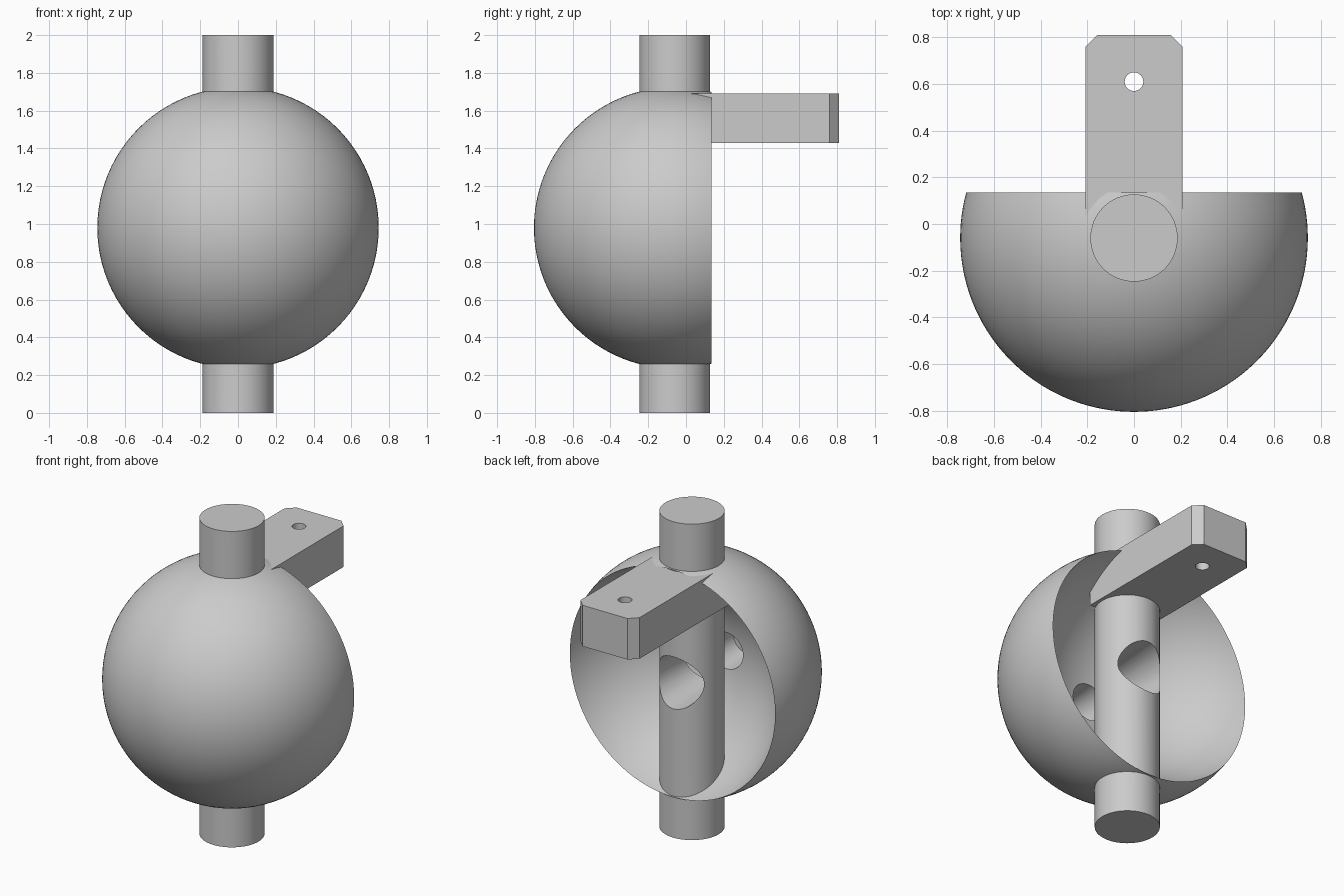
import bpy, bmesh, math
from mathutils import Matrix, Vector

if "Cube" in bpy.data.objects:
    bpy.data.objects.remove(bpy.data.objects["Cube"])

CENTRE = Vector((0, -0.06, 0.98))
R = 0.745            # ball radius
SHIFT = 0.39         # the hollow is an equal sphere moved back by this much

grey = bpy.data.materials.new("plain_grey")
grey.use_nodes = True
colour = (0.6, 0.6, 0.6, 1)
grey.diffuse_color = colour
grey.node_tree.nodes["Principled BSDF"].inputs["Base Color"].default_value = colour


def make_object(name, bm):
    bmesh.ops.recalc_face_normals(bm, faces=bm.faces)
    mesh = bpy.data.meshes.new(name)
    bm.to_mesh(mesh)
    bm.free()
    mesh.materials.append(grey)
    obj = bpy.data.objects.new(name, mesh)
    bpy.context.collection.objects.link(obj)
    return obj


def lathe_y(name, profile, steps=96):
    """Spin (radius, y) points round the y axis through the ball centre."""
    bm = bmesh.new()
    verts = [bm.verts.new(CENTRE + Vector((r, y, 0))) for r, y in profile]
    edges = [bm.edges.new(pair) for pair in zip(verts, verts[1:])]
    bmesh.ops.spin(bm, geom=verts + edges, cent=CENTRE, axis=(0, 1, 0),
                   angle=math.tau, steps=steps)
    bmesh.ops.remove_doubles(bm, verts=bm.verts, dist=0.0001)
    return make_object(name, bm)


def rod_z(name, x, y, z0, z1, radius, segments):
    bm = bmesh.new()
    bmesh.ops.create_cone(bm, cap_ends=True, segments=segments, radius1=radius,
                          radius2=radius, depth=z1 - z0,
                          matrix=Matrix.Translation((x, y, (z0 + z1) / 2)))
    return make_object(name, bm)


def cut(obj, cutter):
    mod = obj.modifiers.new("hole", "BOOLEAN")
    mod.operation = "DIFFERENCE"
    mod.solver = "EXACT"
    mod.object = cutter
    bpy.context.view_layer.objects.active = obj
    bpy.ops.object.modifier_apply(modifier=mod.name)
    bpy.data.objects.remove(cutter)


def smooth(obj):
    bpy.ops.object.select_all(action="DESELECT")
    obj.select_set(True)
    bpy.context.view_layer.objects.active = obj
    bpy.ops.object.shade_smooth_by_angle(angle=math.radians(30))


# Hollowed ball: outer arc, inner arc, then the tapered blind bore
bore = 0.115
rim = math.acos(-SHIFT / 2 / R)
start = math.asin(bore / R)
N = 40
outer = [(R * math.sin(rim * i / N), -R * math.cos(rim * i / N)) for i in range(N + 1)]
inner = []
for i in range(1, N + 1):
    a = (math.pi - rim) + (start - (math.pi - rim)) * i / N
    inner.append((R * math.sin(a), SHIFT - R * math.cos(a)))
ball = lathe_y("hollow_ball", outer + inner + [(0.095, -0.55), (0, -0.55)])

# Upright rod with a tapered cross bore
rod = rod_z("upright_rod", 0, CENTRE.y, 0, 2, 0.187, 64)
cut(rod, lathe_y("bore_cutter", [(0, -0.3), (0.12, -0.3), (0.17, 0.25), (0, 0.25)], 64))

# Mounting arm with clipped corners and a pin hole
HALF, FRONT, BACK, CLIP = 0.207, -0.145, 0.81, 0.05
outline = [(-HALF, FRONT), (HALF, FRONT), (HALF, BACK - CLIP), (HALF - CLIP, BACK),
           (CLIP - HALF, BACK), (-HALF, BACK - CLIP)]
bm = bmesh.new()
base = bm.faces.new([bm.verts.new((x, y, 1.43)) for x, y in outline])
top = bmesh.ops.extrude_face_region(bm, geom=[base])["geom"]
bmesh.ops.translate(bm, vec=(0, 0, 0.26),
                    verts=[v for v in top if isinstance(v, bmesh.types.BMVert)])
arm = make_object("mounting_arm", bm)
cut(arm, rod_z("pin_hole_cutter", 0, 0.61, 1.3, 1.8, 0.04, 32))

for part in (ball, rod, arm):
    smooth(part)
